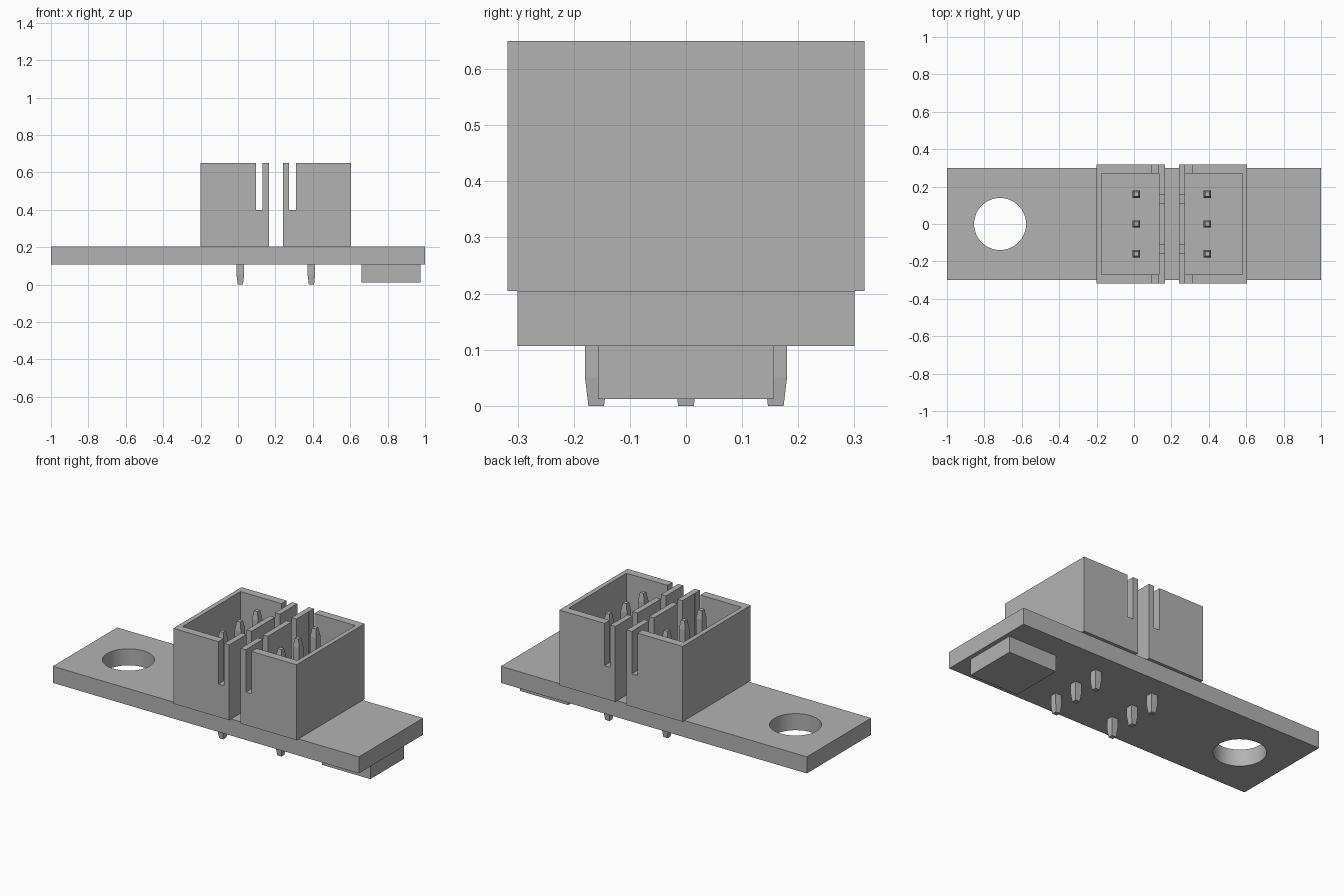
import bpy
import bmesh
from mathutils import Matrix

if "Cube" in bpy.data.objects:
    bpy.data.objects.remove(bpy.data.objects["Cube"])

grey = bpy.data.materials.new("plain grey")
grey.use_nodes = True
grey.diffuse_color = (0.45, 0.45, 0.45, 1)
grey.node_tree.nodes["Principled BSDF"].inputs["Base Color"].default_value = grey.diffuse_color


def make_object(name, bm):
    mesh = bpy.data.meshes.new(name)
    bmesh.ops.recalc_face_normals(bm, faces=bm.faces)
    bm.to_mesh(mesh)
    bm.free()
    mesh.materials.append(grey)
    obj = bpy.data.objects.new(name, mesh)
    bpy.context.collection.objects.link(obj)
    return obj


def box(name, xs, ys, zs):
    """Box spanning the given ranges, in any order."""
    bm = bmesh.new()
    bmesh.ops.create_cube(bm, size=1)
    for v in bm.verts:
        v.co = [r[0] if c < 0 else r[1] for r, c in zip((xs, ys, zs), v.co)]
    return make_object(name, bm)


def cut(target, cutters):
    """Subtract the cutters, bake the result and remove them."""
    for c in cutters:
        mod = target.modifiers.new("cut", "BOOLEAN")
        mod.operation = "DIFFERENCE"
        mod.solver = "EXACT"
        mod.object = c
        c.hide_render = True
    bpy.context.view_layer.update()
    graph = bpy.context.evaluated_depsgraph_get()
    baked = bpy.data.meshes.new_from_object(target.evaluated_get(graph))
    target.modifiers.clear()
    target.data = baked
    for c in cutters:
        bpy.data.objects.remove(c)


def pin(name, x, y):
    """Square pin tapered at both ends."""
    sections = [(0, 0.014), (0.05, 0.02), (0.58, 0.02), (0.63, 0.012)]
    bm = bmesh.new()
    rings = [[bm.verts.new((x + a * h, y + b * h, z))
              for a, b in ((-1, -1), (1, -1), (1, 1), (-1, 1))] for z, h in sections]
    for low, high in zip(rings, rings[1:]):
        for i in range(4):
            j = (i + 1) % 4
            bm.faces.new((low[i], low[j], high[j], high[i]))
    bm.faces.new(rings[0])
    bm.faces.new(rings[-1])
    return make_object(name, bm)


BOARD_TOP, RIM, FLOOR, SLOT = 0.205, 0.65, 0.33, 0.4
ABOVE = RIM + 0.1
MID = 0.2025

# Circuit board with mounting hole
board = box("circuit_board", (-1, 1), (-0.3, 0.3), (0.107, BOARD_TOP))
bm = bmesh.new()
bmesh.ops.create_cone(bm, cap_ends=True, segments=64, radius1=0.139, radius2=0.139,
                      depth=0.5, matrix=Matrix.Translation((-0.716, 0, 0.15)))
cut(board, [make_object("hole_cutter", bm)])
bpy.ops.object.select_all(action="DESELECT")
board.select_set(True)
bpy.context.view_layer.objects.active = board
bpy.ops.object.shade_smooth_by_angle()

# Component under the board
box("underside_component", (0.66, 0.975), (-0.157, 0.157), (0.012, 0.107))

# Two mirrored connector housings, back to back, each with three pins
for side, s in (("right", -1), ("left", 1)):
    def span(a, b):
        return tuple(sorted((MID + s * a, MID + s * b)))

    housing = box(side + "_housing", span(0.0375, 0.4025), (-0.318, 0.318), (BOARD_TOP, RIM))
    cutters = [
        box("cavity_cutter", span(0.07, 0.375), (-0.27, 0.27), (FLOOR, ABOVE)),
        # Slots through both end walls
        box("end_slot_cutter", span(0.071, 0.1075), (-0.5, 0.5), (SLOT, ABOVE)),
    ]
    # Two slots through the inner long wall
    for y in (-0.133, 0.133):
        cutters.append(box("wall_slot_cutter", span(0, 0.1), (y - 0.023, y + 0.023), (SLOT, ABOVE)))
    cut(housing, cutters)
    for i in range(3):
        pin(f"{side}_pin_{i + 1}", MID + s * 0.19, (i - 1) * 0.16)
